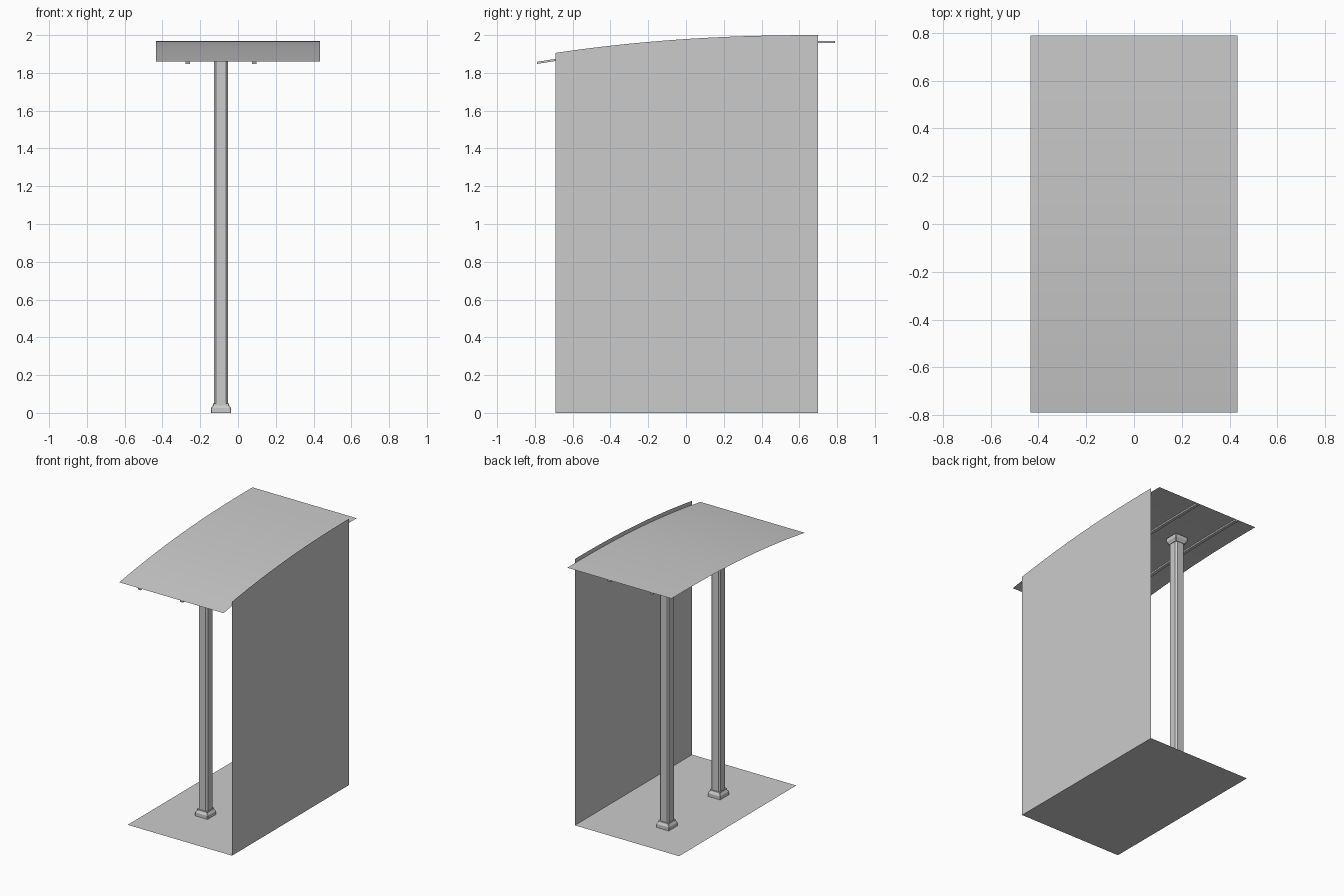
import bpy, bmesh

if "Cube" in bpy.data.objects:
    bpy.data.objects.remove(bpy.data.objects["Cube"])

HALF_X = 0.433
Y0, Y1 = -0.69, 0.70        # wall and floor extent
R0, R1 = -0.79, 0.79        # roof extent


def make(name, verts, faces):
    me = bpy.data.meshes.new(name)
    me.from_pydata(verts, [], faces)
    ob = bpy.data.objects.new(name, me)
    bpy.context.collection.objects.link(ob)
    return ob


def recalc(ob):
    bm = bmesh.new()
    bm.from_mesh(ob.data)
    bmesh.ops.recalc_face_normals(bm, faces=bm.faces)
    bm.to_mesh(ob.data)
    bm.free()


def wall_top(y):
    return 2.0 - 0.094 * (max(0.0, Y1 - y) / (Y1 - Y0)) ** 2.2


def roof_z(y):
    return wall_top(y) - 0.031


def steps(a, b, n):
    return [a + (b - a) * i / n for i in range(n + 1)]


# Floor sheet
make("floor", [(-HALF_X, Y0, 0), (HALF_X, Y0, 0), (HALF_X, Y1, 0), (-HALF_X, Y1, 0)],
     [(0, 1, 2, 3)])

# Side wall sheet with curved top
ys = steps(Y0, Y1, 16)
v = [(HALF_X, y, 0) for y in ys] + [(HALF_X, y, wall_top(y)) for y in ys]
n = len(ys)
make("side_wall", v, [(i, i + 1, n + i + 1, n + i) for i in range(n - 1)])

# Curved roof sheet
ys = steps(R0, R1, 18)
n = len(ys)
v = [(-HALF_X, y, roof_z(y)) for y in ys] + [(HALF_X, y, roof_z(y)) for y in ys]
roof = make("roof", v, [(i, n + i, n + i + 1, i + 1) for i in range(n - 1)])
for p in roof.data.polygons:
    p.use_smooth = True

# Two roof rails following the curve
for k, x in enumerate((-0.265, 0.085)):
    v = []
    for y in ys:
        zt = roof_z(y) - 0.001
        v += [(x - 0.012, y, zt), (x + 0.012, y, zt),
              (x + 0.012, y, zt - 0.011), (x - 0.012, y, zt - 0.011)]
    f = [(4 * i + j, 4 * i + (j + 1) % 4, 4 * i + 4 + (j + 1) % 4, 4 * i + 4 + j)
         for i in range(n - 1) for j in range(4)]
    f += [(0, 1, 2, 3), (4 * n - 4, 4 * n - 3, 4 * n - 2, 4 * n - 1)]
    recalc(make("roof_rail_%d" % (k + 1), v, f))


# Chamfered square posts with stepped base and cap
def post(name, x, y, top):
    foot = [(0, .0525, .003), (.026, .0525, .003), (.04, .043, .004),
            (.05, .043, .004), (.05, .038, .011)]        # height, half width, chamfer
    rings = foot + [(top - h, w, c) for h, w, c in reversed(foot)]
    v, f = [], []
    for z, w, c in rings:
        d = w - c
        v += [(x + px, y + py, z) for px, py in
              ((w, -d), (w, d), (d, w), (-d, w), (-w, d), (-w, -d), (-d, -w), (d, -w))]
    for i in range(len(rings) - 1):
        f += [(8 * i + j, 8 * i + (j + 1) % 8, 8 * i + 8 + (j + 1) % 8, 8 * i + 8 + j)
              for j in range(8)]
    f += [tuple(range(8)), tuple(range(len(v) - 8, len(v)))]
    recalc(make(name, v, f))


post("front_post", -0.09, -0.255, 1.922)
post("back_post", -0.09, 0.355, 1.945)
